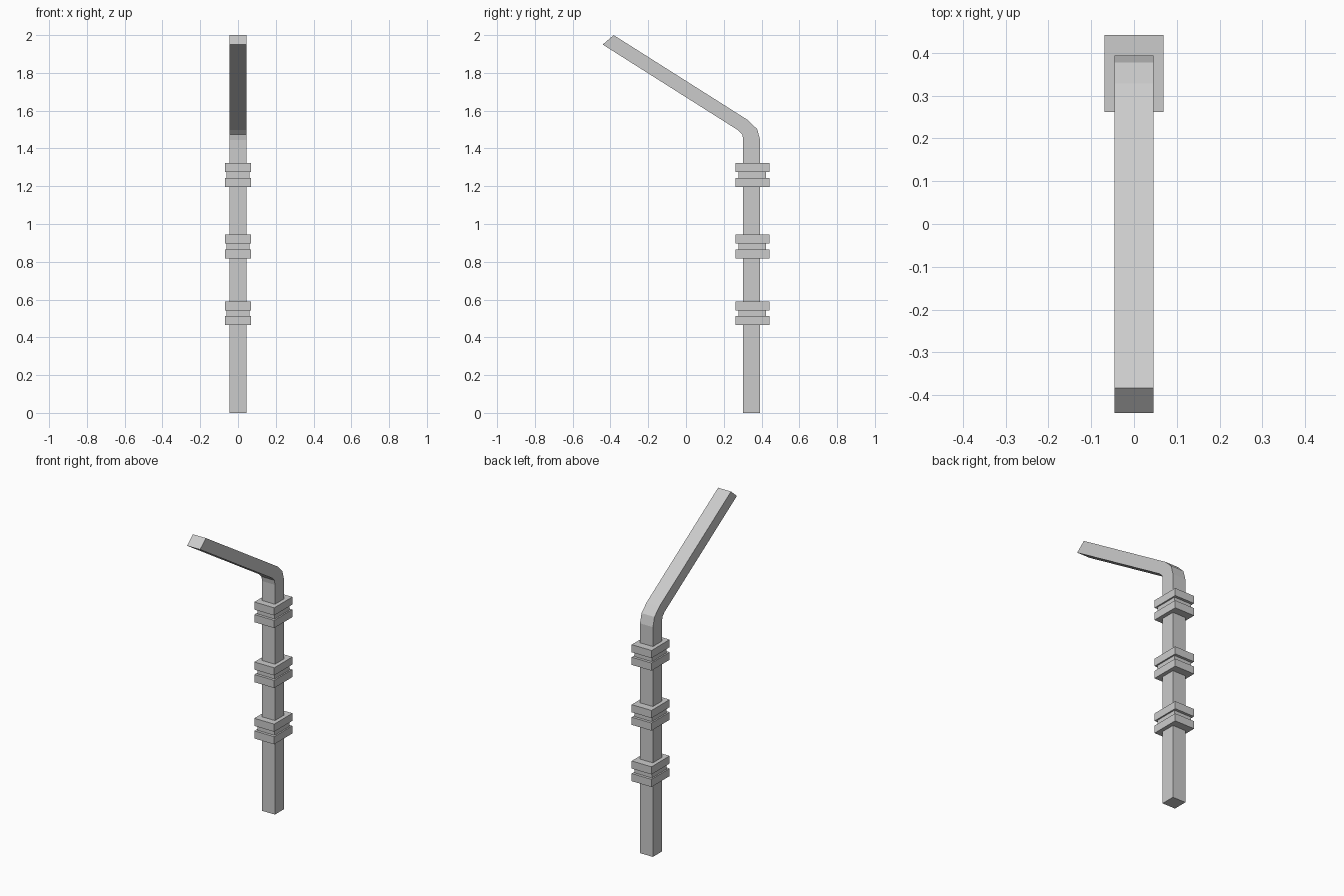
import bpy, bmesh

if "Cube" in bpy.data.objects:
    bpy.data.objects.remove(bpy.data.objects["Cube"])


def finish(name, bm):
    bmesh.ops.recalc_face_normals(bm, faces=bm.faces[:])
    mesh = bpy.data.meshes.new(name)
    bm.to_mesh(mesh)
    bm.free()
    obj = bpy.data.objects.new(name, mesh)
    bpy.context.collection.objects.link(obj)
    return obj


def box(name, hx, hy, z0, z1, cy):
    bm = bmesh.new()
    bmesh.ops.create_cube(bm, size=1)
    for v in bm.verts:
        v.co = (v.co.x * 2 * hx, cy + v.co.y * 2 * hy,
                z0 + (v.co.z + 0.5) * (z1 - z0))
    return finish(name, bm)


# Bent square pole: (y, z) pairs for the inner and outer edge of each section
HALF = 0.045
sections = [
    ((0.303, 0.0), (0.393, 0.0)),
    ((0.303, 1.444), (0.393, 1.444)),
    ((0.298, 1.474), (0.377, 1.502)),
    ((0.275, 1.497), (0.328, 1.550)),
    ((-0.441, 1.950), (-0.383, 2.0)),
]
bm = bmesh.new()
rings = []
for inner, outer in sections:
    rings.append([bm.verts.new((x, y, z)) for x, (y, z) in (
        (-HALF, inner), (HALF, inner), (HALF, outer), (-HALF, outer))])
for a, b in zip(rings, rings[1:]):
    for i in range(4):
        j = (i + 1) % 4
        bm.faces.new((a[i], a[j], b[j], b[i]))
bm.faces.new(rings[0])
bm.faces.new(rings[-1])
finish("bent_pole", bm)

# Three grip collars, each two wide bands around a narrower core
CY = 0.351
for n, z in enumerate((0.464, 0.818, 1.195), 1):
    box(f"collar_{n}_lower_band", 0.069, 0.09, z, z + 0.048, CY)
    box(f"collar_{n}_core", 0.06, 0.073, z + 0.048, z + 0.079, CY)
    box(f"collar_{n}_upper_band", 0.069, 0.09, z + 0.079, z + 0.127, CY)
